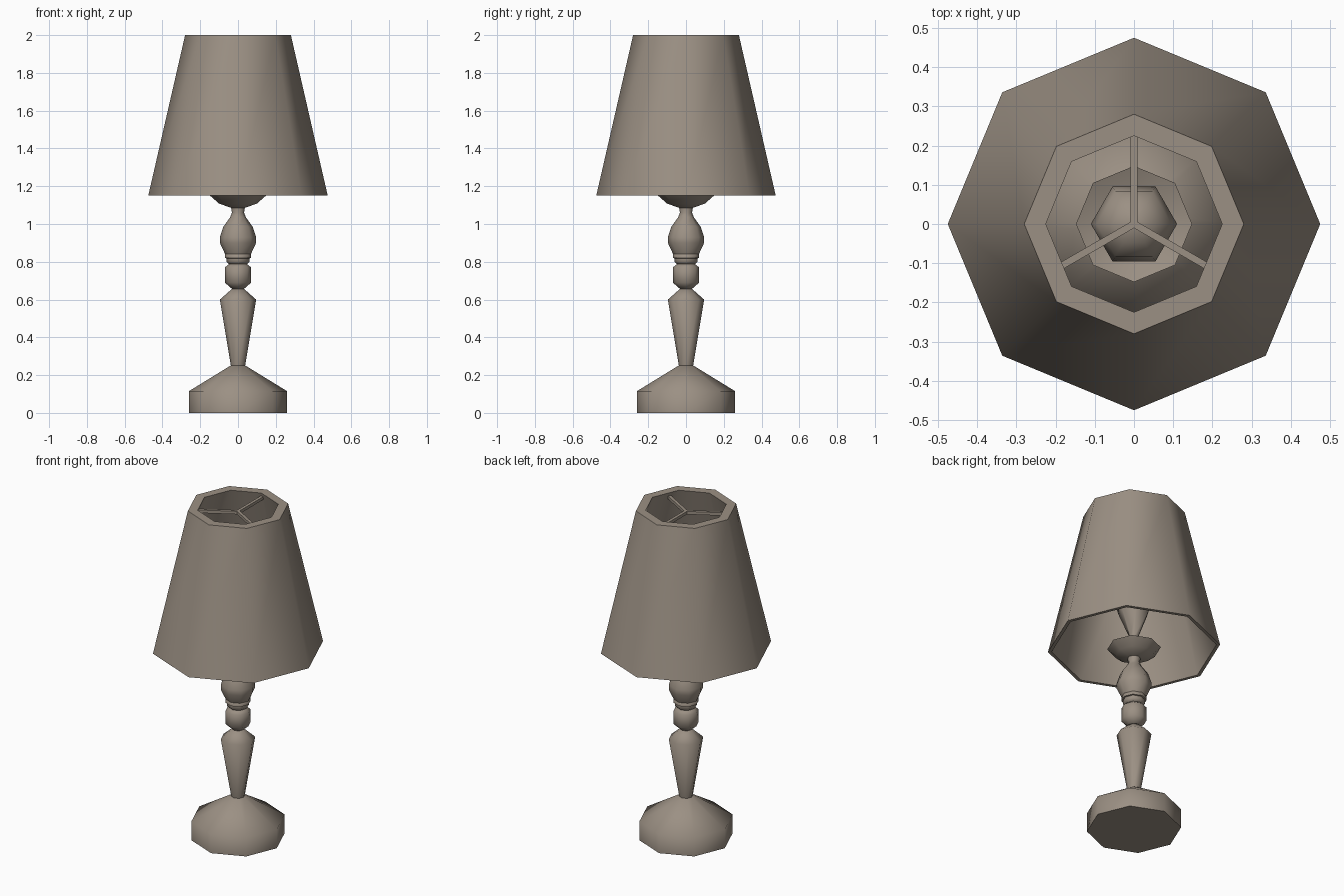
import bpy, bmesh, math
from mathutils import Matrix

if "Cube" in bpy.data.objects:
    bpy.data.objects.remove(bpy.data.objects["Cube"])

mat = bpy.data.materials.new("warm taupe")
mat.diffuse_color = (0.33, 0.28, 0.23, 1)
mat.use_nodes = True
mat.node_tree.nodes["Principled BSDF"].inputs["Base Color"].default_value = mat.diffuse_color


def finish(name, bm, angle=65):
    bmesh.ops.recalc_face_normals(bm, faces=bm.faces)
    me = bpy.data.meshes.new(name)
    bm.to_mesh(me)
    bm.free()
    me.materials.append(mat)
    ob = bpy.data.objects.new(name, me)
    bpy.context.collection.objects.link(ob)
    bpy.ops.object.select_all(action='DESELECT')
    ob.select_set(True)
    bpy.context.view_layer.objects.active = ob
    bpy.ops.object.shade_smooth_by_angle(angle=math.radians(angle))
    return ob


def lathe(name, profile, sides=8, closed=False):
    """Turn (radius, z) points round z; open profiles get end caps."""
    bm = bmesh.new()
    rings = []
    for r, z in profile:
        rings.append([bm.verts.new((r * math.cos(2 * math.pi * i / sides),
                                    r * math.sin(2 * math.pi * i / sides), z))
                      for i in range(sides)])
    pairs = list(zip(rings, rings[1:]))
    if closed:
        pairs.append((rings[-1], rings[0]))
    for a, b in pairs:
        for i in range(sides):
            j = (i + 1) % sides
            bm.faces.new((a[i], a[j], b[j], b[i]))
    if not closed:
        bm.faces.new(rings[0][::-1])
        bm.faces.new(rings[-1])
    return finish(name, bm)


# Foot and turned column
lathe("base", [(0.26, 0), (0.26, 0.115), (0.04, 0.25)])
lathe("lower_column", [(0.037, 0.245), (0.096, 0.6), (0.03, 0.658)])
lathe("bead", [(0.03, 0.655), (0.07, 0.69), (0.07, 0.77), (0.045, 0.79)])
lathe("collar", [(0.045, 0.785), (0.062, 0.80), (0.062, 0.818),
                 (0.07, 0.82), (0.07, 0.84), (0.06, 0.845)])
lathe("upper_column", [(0.068, 0.84), (0.096, 0.9), (0.096, 0.93), (0.078, 0.985),
                       (0.042, 1.035), (0.032, 1.06), (0.038, 1.095)])

# Hollow dish under the bulb
lathe("dish", [(0.035, 1.085), (0.1, 1.108), (0.148, 1.15), (0.09, 1.125), (0.03, 1.115)])

# Six-sided bulb
lathe("bulb", [(0.025, 1.11), (0.025, 1.22), (0.09, 1.38), (0.11, 1.45),
               (0.095, 1.51), (0.055, 1.55), (0.01, 1.562)], sides=6)

# Thick-walled shade
lathe("shade", [(0.475, 1.15), (0.28, 2.0), (0.225, 2.0), (0.455, 1.15)], closed=True)

# Three spokes holding the shade
bm = bmesh.new()
for deg in (90, 210, 330):
    m = (Matrix.Rotation(math.radians(deg), 4, 'Z')
         @ Matrix.Translation((0.115, 0, 1.97))
         @ Matrix.Diagonal((0.235, 0.018, 0.018, 1)))
    bmesh.ops.create_cube(bm, size=1, matrix=m)
finish("shade_spokes", bm, 30)
